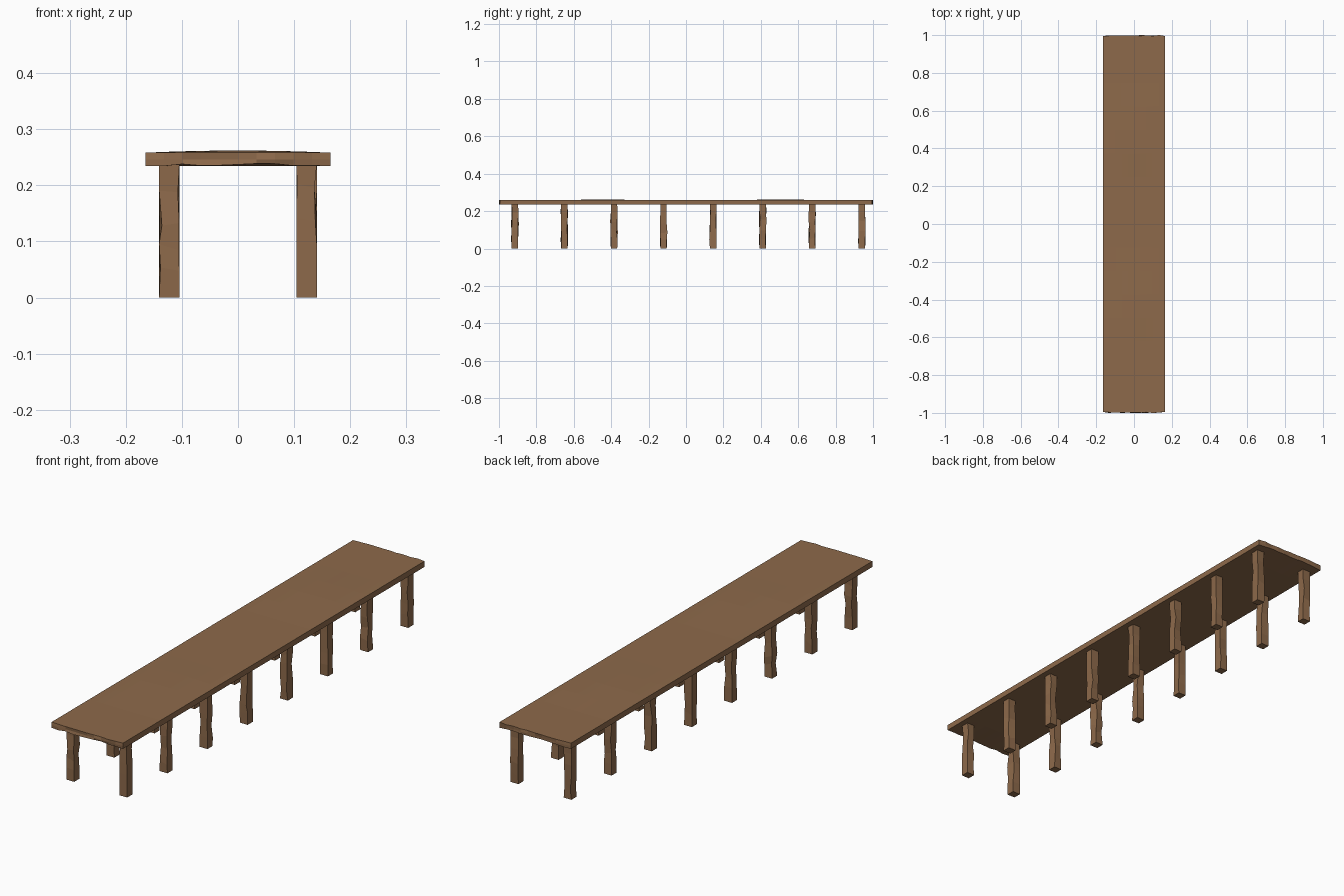
import bpy, bmesh, math, random

cube = bpy.data.objects.get("Cube")
if cube:
    bpy.data.objects.remove(cube, do_unlink=True)
random.seed(4)

wood = bpy.data.materials.new("brown wood")
wood.use_nodes = True
BROWN = (0.27, 0.144, 0.07, 1)
wood.diffuse_color = BROWN
wood.node_tree.nodes["Principled BSDF"].inputs["Base Color"].default_value = BROWN


def finish(name, bm):
    bmesh.ops.recalc_face_normals(bm, faces=bm.faces)
    mesh = bpy.data.meshes.new(name)
    bm.to_mesh(mesh)
    bm.free()
    mesh.materials.append(wood)
    obj = bpy.data.objects.new(name, mesh)
    bpy.context.collection.objects.link(obj)
    return obj


def cut_box(size, centre, cuts):
    """Box whose edges along each axis are split into the given number of parts."""
    bm = bmesh.new()
    bmesh.ops.create_cube(bm, size=1)
    for axis, parts in enumerate(cuts):
        normal = [0, 0, 0]
        normal[axis] = 1
        for i in range(1, parts):
            point = [0, 0, 0]
            point[axis] = i / parts - 0.5
            bmesh.ops.bisect_plane(bm, geom=bm.verts[:] + bm.edges[:] + bm.faces[:],
                                   plane_co=point, plane_no=normal)
    for v in bm.verts:
        for axis in range(3):
            v.co[axis] = v.co[axis] * size[axis] + centre[axis]
    return bm


# Long plank top: gently raised surface and roughly hewn ends
top = cut_box((0.33, 1.99, 0.024), (0, 0, 0.246), (10, 16, 2))
for v in top.verts:
    x, y, z = v.co
    inside = abs(x) < 0.16
    if z > 0.257 and inside and abs(y) < 0.9:
        swell = max(0, math.cos((y - 0.03) * math.tau / 0.95 + math.pi))
        v.co.z += 0.004 * swell * max(0, math.cos(x * 9))
    if abs(y) > 0.99:
        v.co.y += math.copysign(random.uniform(-0.006, 0.005), y) if inside else 0
        if inside and z < 0.24:
            v.co.z += random.uniform(0, 0.005)
finish("table_top", top)

# Two rows of eight hand-hewn legs
ROW_X, FIRST_Y, STEP = 0.1225, -0.915, 0.265
for side, name in ((-1, "right"), (1, "left")):
    for i in range(8):
        cx, cy = side * ROW_X, FIRST_Y + i * STEP
        leg = cut_box((0.036, 0.034, 0.238), (cx, cy, 0.119), (1, 1, 5))
        for v in leg.verts:
            if 0.01 < v.co.z < 0.23 and random.random() < 0.6:
                v.co.x -= math.copysign(random.uniform(0, 0.005), v.co.x - cx)
                v.co.y += random.uniform(-0.004, 0.004)
                v.co.z += random.uniform(-0.015, 0.015)
        finish(f"{name}_leg_{i + 1}", leg)
